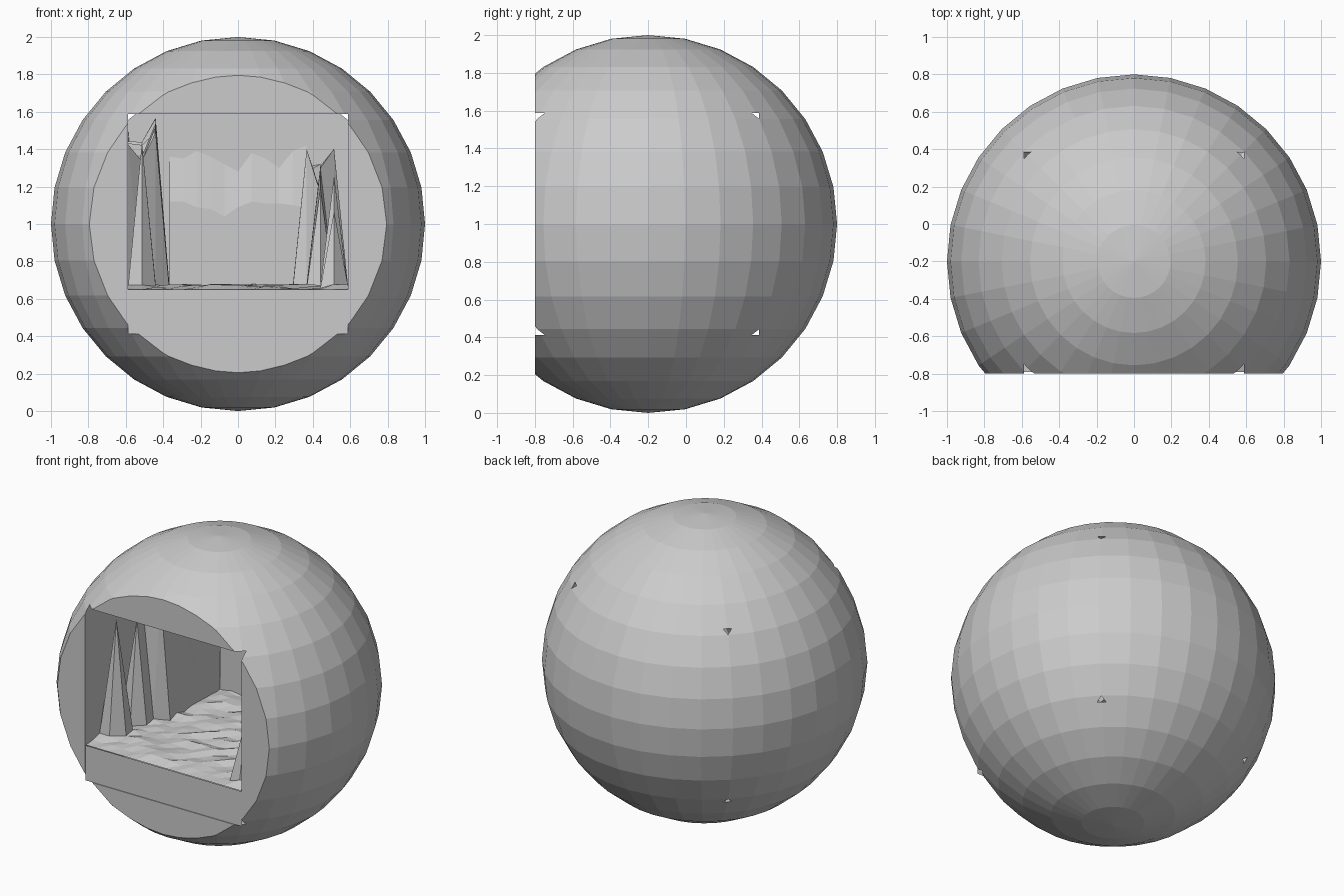
import bpy, bmesh, random
from mathutils import Matrix

if "Cube" in bpy.data.objects:
    bpy.data.objects.remove(bpy.data.objects["Cube"])

random.seed(4)
grey = bpy.data.materials.new("stone_grey")
grey.diffuse_color = (0.6, 0.6, 0.6, 1)
grey.use_nodes = True
grey.node_tree.nodes["Principled BSDF"].inputs["Base Color"].default_value = grey.diffuse_color


def to_object(name, bm):
    bmesh.ops.recalc_face_normals(bm, faces=bm.faces)
    mesh = bpy.data.meshes.new(name)
    bm.to_mesh(mesh)
    bm.free()
    mesh.materials.append(grey)
    obj = bpy.data.objects.new(name, mesh)
    bpy.context.collection.objects.link(obj)
    return obj


H = 0.587            # half width of the square chamber
CY, CZ = -0.2, 1.0   # centre of the globe

# Faceted globe with a flat front
bm = bmesh.new()
bmesh.ops.create_uvsphere(bm, u_segments=32, v_segments=16, radius=1,
                          matrix=Matrix.Translation((0, CY, CZ)))
cut = bmesh.ops.bisect_plane(bm, geom=bm.verts[:] + bm.edges[:] + bm.faces[:],
                             plane_co=(0, -0.8, 0), plane_no=(0, -1, 0),
                             clear_outer=True)
rim = [e for e in cut["geom_cut"] if isinstance(e, bmesh.types.BMEdge)]
bmesh.ops.contextual_create(bm, geom=rim)
globe = to_object("globe_shell", bm)

# Square chamber, whose corners just break through the globe
bm = bmesh.new()
bmesh.ops.create_cube(bm, size=1, matrix=Matrix.Translation((0, -0.4065, CZ))
                      @ Matrix.Diagonal((2 * H, 1.587, 2 * H, 1)))
cutter = to_object("chamber_cutter", bm)
cutter.hide_render = True
mod = globe.modifiers.new("chamber", "BOOLEAN")
mod.operation, mod.solver, mod.object = "DIFFERENCE", "EXACT", cutter
bpy.context.view_layer.update()
hollow = bpy.data.meshes.new_from_object(
    globe.evaluated_get(bpy.context.evaluated_depsgraph_get()))
globe.modifiers.clear()
globe.data = hollow
bpy.data.objects.remove(cutter)

# Canyon ground: low rippled floor with jagged ridges along both sides
N = 16
STEP = 2 * H / N


def ground_height(i, j):
    floor = 0.65 + random.uniform(0, 0.03)
    tall = 0
    if i == 1 and j in (3, 6, 7, 10, 11, 12, 13, 14):
        tall = random.uniform(1.32, 1.45)
    elif i == 2 and j >= 8:
        tall = random.uniform(1.4, 1.58)
    elif i == 0 and j >= 9:
        tall = random.uniform(1.35, 1.5)
    elif i == N - 1 and j in (2, 6, 9, 10, 13, 14):
        tall = 1.07 if j == 2 else random.uniform(1.15, 1.41)
    elif i == N - 2 and j >= 7:
        tall = random.uniform(1.1, 1.32)
    elif i == N - 3 and j >= 12:
        tall = random.uniform(1.25, 1.42)
    return tall or floor


bm = bmesh.new()
grid = [[bm.verts.new((-H + i * STEP, -0.79 + j * (H + 0.588) / N,
                       0.65 if j == 0 else ground_height(i, j)))
         for i in range(N + 1)] for j in range(N + 1)]
for j in range(N):
    for i in range(N):
        a, b = grid[j][i], grid[j][i + 1]
        c, d = grid[j + 1][i + 1], grid[j + 1][i]
        bm.faces.new((a, b, c))
        bm.faces.new((a, c, d))
to_object("canyon_ground", bm)

# Front bank below the ground
bm = bmesh.new()
bm.faces.new([bm.verts.new(p) for p in
              ((-H, -0.795, 0.413), (H, -0.795, 0.413),
               (H, -0.795, 0.65), (-H, -0.795, 0.65))])
bank = to_object("front_bank", bm)

# Rear cliff: upright face, then a wavy top leaning to the back wall
low = [1.12, 1.12, 1.09, 1.08, 1.04, 1.09, 1.12, 1.11, 1.11, 1.10, 1.09]
high = [1.36, 1.35, 1.39, 1.36, 1.32, 1.28, 1.38, 1.35, 1.30, 1.39, 1.42]
bm = bmesh.new()
cols = []
for k, (a, b) in enumerate(zip(low, high)):
    x = -0.367 + k * STEP
    y = 0.31 + random.uniform(-0.02, 0.02)
    cols.append([bm.verts.new(p) for p in
                 ((x, 0.33, 0.66), (x, 0.33, a), (x, 0.385, b))])
for p, q in zip(cols, cols[1:]):
    for r in range(2):
        bm.faces.new((p[r], q[r], q[r + 1], p[r + 1]))
to_object("rear_cliff", bm)
